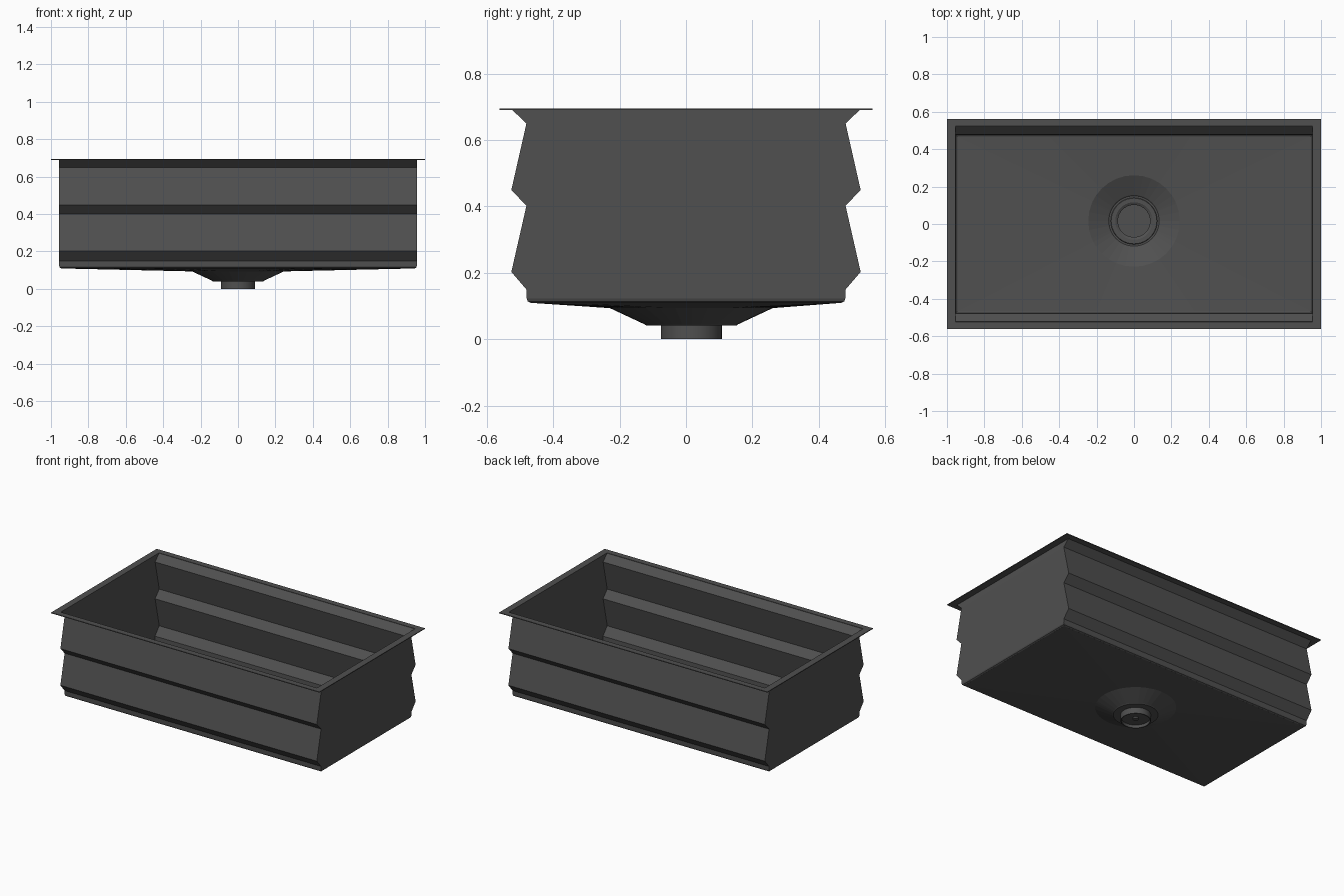
import bpy, bmesh, math

if "Cube" in bpy.data.objects:
    bpy.data.objects.remove(bpy.data.objects["Cube"])

def material(name, v):
    m = bpy.data.materials.new(name)
    m.diffuse_color = (v, v, v, 1)
    m.use_nodes = True
    m.node_tree.nodes["Principled BSDF"].inputs["Base Color"].default_value = m.diffuse_color
    return m

STEEL = material("dark steel", 0.08)
DRAIN_Y = 0.016
HX, HY = 0.945, 0.468      # floor half sizes

def finish(name, bm, thick=0, smooth=False):
    bmesh.ops.recalc_face_normals(bm, faces=bm.faces)
    me = bpy.data.meshes.new(name)
    bm.to_mesh(me)
    bm.free()
    ob = bpy.data.objects.new(name, me)
    bpy.context.collection.objects.link(ob)
    me.materials.append(STEEL)
    if thick:
        s = ob.modifiers.new("sheet thickness", 'SOLIDIFY')
        s.thickness = thick
        s.offset = 0
    if smooth:
        bpy.ops.object.select_all(action='DESELECT')
        ob.select_set(True)
        bpy.context.view_layer.objects.active = ob
        bpy.ops.object.shade_smooth_by_angle(angle=math.radians(25))
    return ob

def loft(bm, rings, closed=False):
    vs = [[bm.verts.new(p) for p in r] for r in rings]
    pairs = list(zip(vs, vs[1:])) + ([(vs[-1], vs[0])] if closed else [])
    for a, b in pairs:
        n = len(a)
        for i in range(n):
            bm.faces.new((a[i], a[(i + 1) % n], b[(i + 1) % n], b[i]))
    return vs

def rect(x, y, z):
    return [(-x, -y, z), (x, -y, z), (x, y, z), (-x, y, z)]

# basin walls: stepped workstation ledges front and back, flat ends
profile = [(0.955, 0.523, 0.692), (0.955, 0.48, 0.65), (0.955, 0.525, 0.45),
           (0.955, 0.48, 0.402), (0.955, 0.525, 0.203), (0.955, 0.48, 0.15),
           (0.955, 0.479, 0.123), (0.952, 0.476, 0.115), (HX, HY, 0.111)]
bm = bmesh.new()
loft(bm, [rect(*p) for p in profile])
finish("basin_walls", bm, 0.003)

# flat rim flange around the opening
bm = bmesh.new()
loft(bm, [rect(0.955, 0.523, 0.695), rect(1.0, 0.562, 0.695),
          rect(1.0, 0.562, 0.690), rect(0.955, 0.523, 0.690)], closed=True)
finish("rim_flange", bm)

# floor falling gently from the rectangle to a conical drain recess
angles = [2 * math.pi * i / 32 for i in range(32)]
angles += [math.atan2(sy * HY - DRAIN_Y, sx * HX) % (2 * math.pi)
           for sx in (-1, 1) for sy in (-1, 1)]
angles.sort()

def edge_point(a):
    c, s = math.cos(a), math.sin(a)
    tx = HX / abs(c) if abs(c) > 1e-6 else 1e9
    ty = ((HY - DRAIN_Y) if s > 0 else (HY + DRAIN_Y)) / abs(s) if abs(s) > 1e-6 else 1e9
    t = min(tx, ty)
    return (c * t, s * t + DRAIN_Y, 0.111)

def circle(r, z, angs=angles):
    return [(r * math.cos(a), r * math.sin(a) + DRAIN_Y, z) for a in angs]

bm = bmesh.new()
loft(bm, [[edge_point(a) for a in angles], circle(0.245, 0.095),
          circle(0.14, 0.046), circle(0.135, 0.042), circle(0.09, 0.042)])
finish("basin_floor", bm, 0.003)

# drain flange and tube as one lathed ring
ring = [2 * math.pi * i / 40 for i in range(40)]
bm = bmesh.new()
loft(bm, [circle(r, z, ring) for r, z in
          [(0.125, 0.043), (0.122, 0.050), (0.100, 0.050), (0.086, 0.042),
           (0.086, 0.0), (0.092, 0.0), (0.092, 0.043)]], closed=True)
finish("drain_tube", bm, smooth=True)

# strainer plate with a small centre knob
bm = bmesh.new()
v = loft(bm, [circle(r, z, ring) for r, z in
              [(0.087, 0.020), (0.087, 0.028), (0.020, 0.028), (0.020, 0.036)]])
bm.faces.new(v[0])
bm.faces.new(v[-1])
finish("strainer_plate", bm, smooth=True)

# small pin under the strainer
bm = bmesh.new()
v = loft(bm, [circle(0.018, 0.021, ring), circle(0.018, 0.010, ring)])
for r in v:
    bm.faces.new(r)
finish("strainer_pin", bm, smooth=True)
